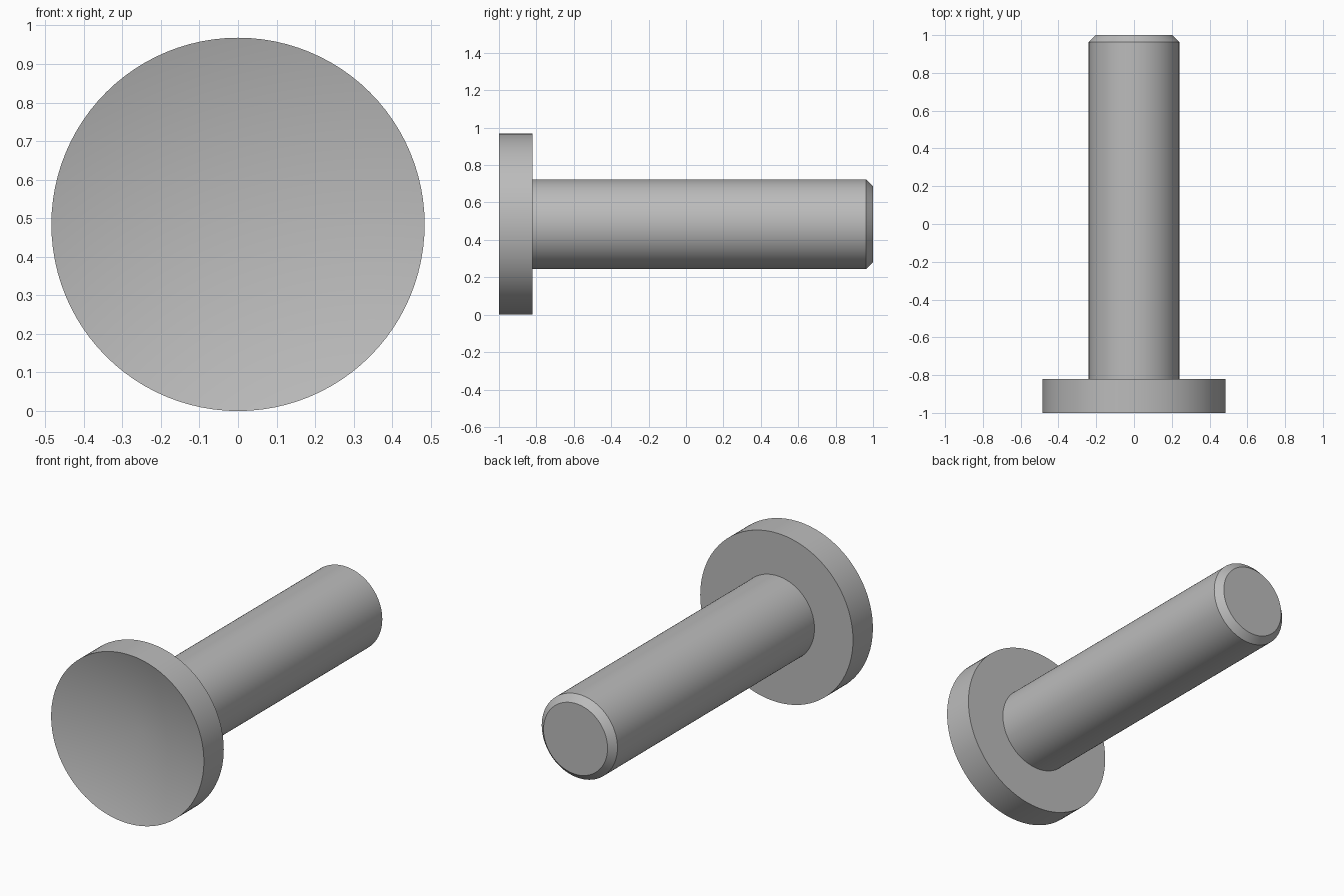
import bpy, bmesh, math
from mathutils import Vector, Matrix

cube = bpy.data.objects.get("Cube")
if cube:
    bpy.data.objects.remove(cube, do_unlink=True)

RADIUS = 0.484
SEGMENTS = 96

steel = bpy.data.materials.new("plain grey steel")
steel.use_nodes = True
grey = (0.5, 0.5, 0.5, 1)
steel.diffuse_color = grey
steel.node_tree.nodes["Principled BSDF"].inputs["Base Color"].default_value = grey


def lathe(name, profile):
    """Turn (radius, y) points about the part's long axis."""
    bm = bmesh.new()
    verts = [bm.verts.new((r, y, RADIUS)) for r, y in profile]
    edges = [bm.edges.new(pair) for pair in zip(verts, verts[1:])]
    bmesh.ops.spin(bm, geom=verts + edges, cent=(0, 0, RADIUS), axis=(0, 1, 0),
                   angle=math.tau, steps=SEGMENTS, use_duplicate=False)
    bmesh.ops.remove_doubles(bm, verts=bm.verts, dist=0.0001)
    bmesh.ops.recalc_face_normals(bm, faces=bm.faces)
    mesh = bpy.data.meshes.new(name)
    bm.to_mesh(mesh)
    bm.free()
    mesh.materials.append(steel)
    obj = bpy.data.objects.new(name, mesh)
    bpy.context.collection.objects.link(obj)
    bpy.ops.object.select_all(action='DESELECT')
    obj.select_set(True)
    bpy.context.view_layer.objects.active = obj
    bpy.ops.object.shade_smooth_by_angle(angle=math.radians(30))
    return obj


# Whole pin: conical dished head, flat shoulder, shank and chamfered tip
lathe("headed_pin", [
    (0, -0.87), (RADIUS, -1), (RADIUS, -0.82),
    (0.24, -0.82), (0.24, 0.963), (0.203, 1), (0, 1),
])
